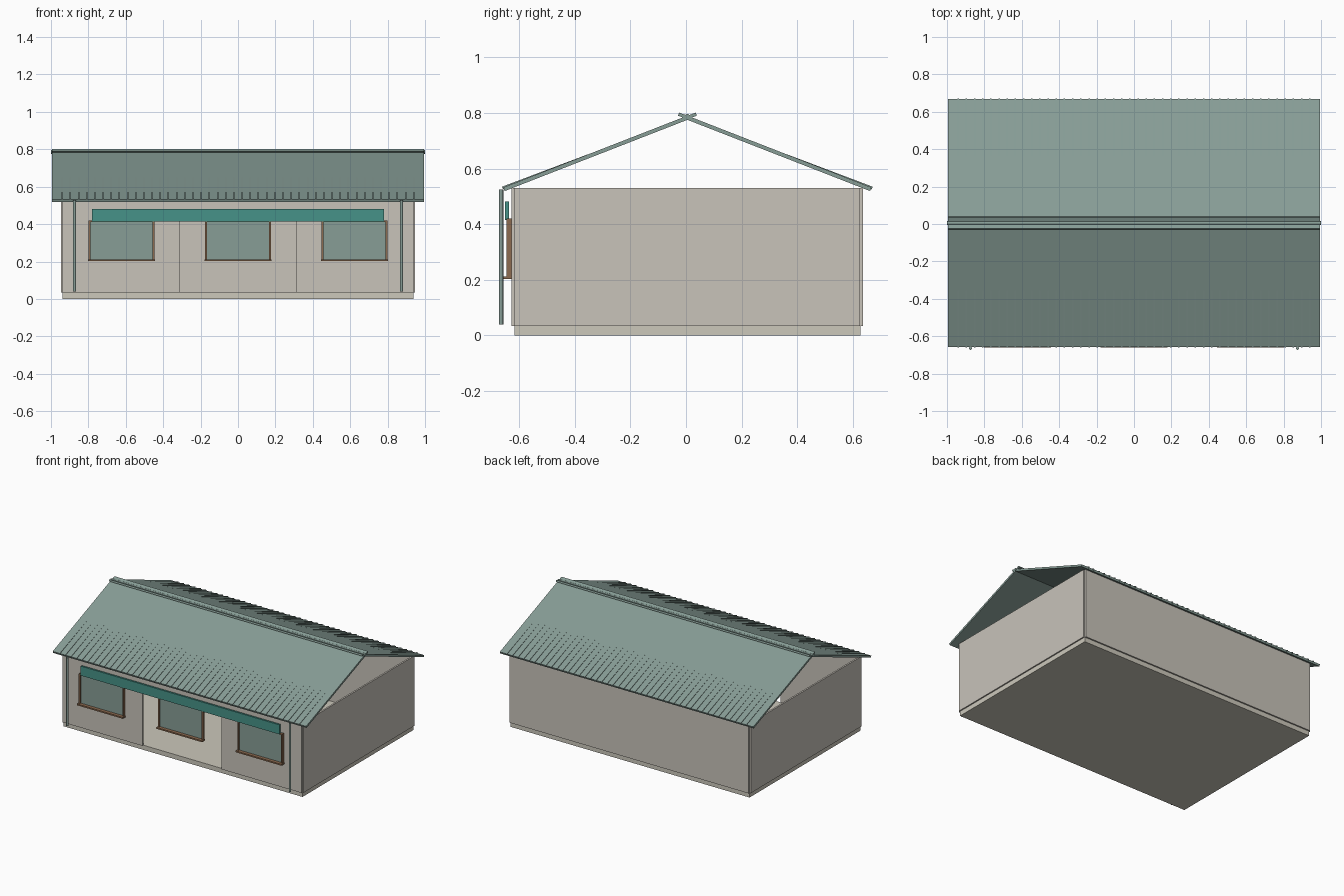
import bpy, bmesh, math
from mathutils import Matrix, Vector

if "Cube" in bpy.data.objects:
    bpy.data.objects.remove(bpy.data.objects["Cube"])

YC = 0.005          # y of the ridge line


def mat(name, r, g, b):
    lin = [((c / 255 + 0.055) / 1.055) ** 2.4 for c in (r, g, b)]
    m = bpy.data.materials.new(name)
    m.diffuse_color = (*lin, 1)
    m.use_nodes = True
    m.node_tree.nodes["Principled BSDF"].inputs["Base Color"].default_value = m.diffuse_color
    return m


WALL = mat("warm_grey_wall", 200, 195, 186)
BASE = mat("pale_stone", 204, 200, 187)
ROOF = mat("grey_green", 135, 157, 150)
TEAL = mat("teal", 70, 146, 136)
BROWN = mat("brown_wood", 140, 107, 80)


def finish(name, bm, material):
    bmesh.ops.recalc_face_normals(bm, faces=bm.faces)
    me = bpy.data.meshes.new(name)
    bm.to_mesh(me)
    bm.free()
    me.materials.append(material)
    ob = bpy.data.objects.new(name, me)
    bpy.context.collection.objects.link(ob)
    return ob


def add_box(bm, x0, x1, y0, y1, z0, z1):
    m = Matrix.Translation(((x0 + x1) / 2, (y0 + y1) / 2, (z0 + z1) / 2))
    bmesh.ops.create_cube(bm, size=1, matrix=m @ Matrix.Diagonal((x1 - x0, y1 - y0, z1 - z0, 1)))


def boxes(name, material, *dims):
    bm = bmesh.new()
    for d in dims:
        add_box(bm, *d)
    return finish(name, bm, material)


def add_prism(bm, x0, x1, profile):
    """Extrude a (y, z) outline along x."""
    f = bm.faces.new([bm.verts.new((x0, y, z)) for y, z in profile])
    ext = bmesh.ops.extrude_face_region(bm, geom=[f])
    vs = [v for v in ext["geom"] if isinstance(v, bmesh.types.BMVert)]
    bmesh.ops.translate(bm, verts=vs, vec=(x1 - x0, 0, 0))


def cylinder(name, material, p, q, r):
    p, q = Vector(p), Vector(q)
    bm = bmesh.new()
    m = Matrix.Translation((p + q) / 2) @ (q - p).to_track_quat('Z', 'Y').to_matrix().to_4x4()
    bmesh.ops.create_cone(bm, cap_ends=True, segments=12, radius1=r, radius2=r,
                          depth=(q - p).length, matrix=m)
    for f in bm.faces:
        f.smooth = len(f.verts) == 4
    return finish(name, bm, material)


# floor slab
boxes("floor_slab", BASE, (-0.938, 0.938, -0.616, 0.627, 0, 0.033))

# thin wall panels; the front has a wide opening in the middle
Z0, Z1 = 0.033, 0.53
boxes("back_wall", WALL, (-0.938, 0.938, 0.625, 0.637, Z0, Z1))
boxes("front_wall", WALL,
      (-0.938, -0.312, -0.628, -0.616, Z0, Z1),
      (0.312, 0.938, -0.628, -0.616, Z0, Z1),
      (-0.312, 0.312, -0.628, -0.616, 0.43, Z1))
for s, side in ((-1, "left"), (1, "right")):
    x0, x1 = sorted((s * 0.935, s * 0.947))
    boxes(side + "_wall", WALL, (x0, x1, -0.616, 0.625, Z0, Z1))

# windows: glass pane, jambs with head, and a deeper sill
for cx, label in ((-0.623, "left"), (0, "middle"), (0.623, "right")):
    boxes(label + "_window_glass", ROOF, (cx - 0.168, cx + 0.168, -0.636, -0.628, 0.212, 0.42))
    boxes(label + "_window_frame", BROWN,
          (cx - 0.176, cx - 0.166, -0.645, -0.626, 0.21, 0.42),
          (cx + 0.166, cx + 0.176, -0.645, -0.626, 0.21, 0.42),
          (cx - 0.176, cx + 0.176, -0.645, -0.626, 0.412, 0.42))
    boxes(label + "_window_sill", BROWN, (cx - 0.18, cx + 0.18, -0.66, -0.626, 0.202, 0.212))

# long board over the windows
boxes("fascia_board", TEAL, (-0.78, 0.78, -0.65, -0.637, 0.415, 0.482))

# downpipes at the front corners
for s, side in ((-1, "left"), (1, "right")):
    cylinder(side + "_downpipe", ROOF, (s * 0.874, -0.665, 0.04), (s * 0.874, -0.665, 0.525), 0.008)

# roof slopes with ribs fading out towards the ridge
EAVE, ZE, ZR, T = 0.662, 0.532, 0.79, 0.014
slope = (ZR - ZE) / EAVE
for s, side in ((-1, "front"), (1, "back")):
    def top(d, up=0.0):
        """Point on the slope at distance d from the ridge, raised along its normal."""
        n = Vector((slope, 1)).normalized()
        return (YC + s * (d + n.x * up), ZR - slope * d + n.y * up)

    bm = bmesh.new()
    add_prism(bm, -0.995, 0.995, [top(0), top(EAVE), top(EAVE, -T), top(0, -T)])
    finish(side + "_roof_slope", bm, ROOF)

    bm = bmesh.new()
    for i in range(44):
        x = -0.94 + i * 1.88 / 43
        add_prism(bm, x - 0.004, x + 0.004,
                  [top(0.36, -0.002), top(0.36, 0.0005), top(EAVE + 0.003, 0.004), top(EAVE + 0.003, -0.006)])
    finish(side + "_roof_ribs", bm, ROOF)

    # upturned ridge flap
    bm = bmesh.new()
    add_prism(bm, -0.995, 0.995,
              [(YC + s * y, z) for y, z in ((-0.004, 0.776), (0.034, 0.79), (0.030, 0.801), (-0.008, 0.787))])
    finish(side + "_ridge_flap", bm, ROOF)

# ridge rod
cylinder("ridge_rod", ROOF, (-1, YC, 0.786), (1, YC, 0.786), 0.01)
